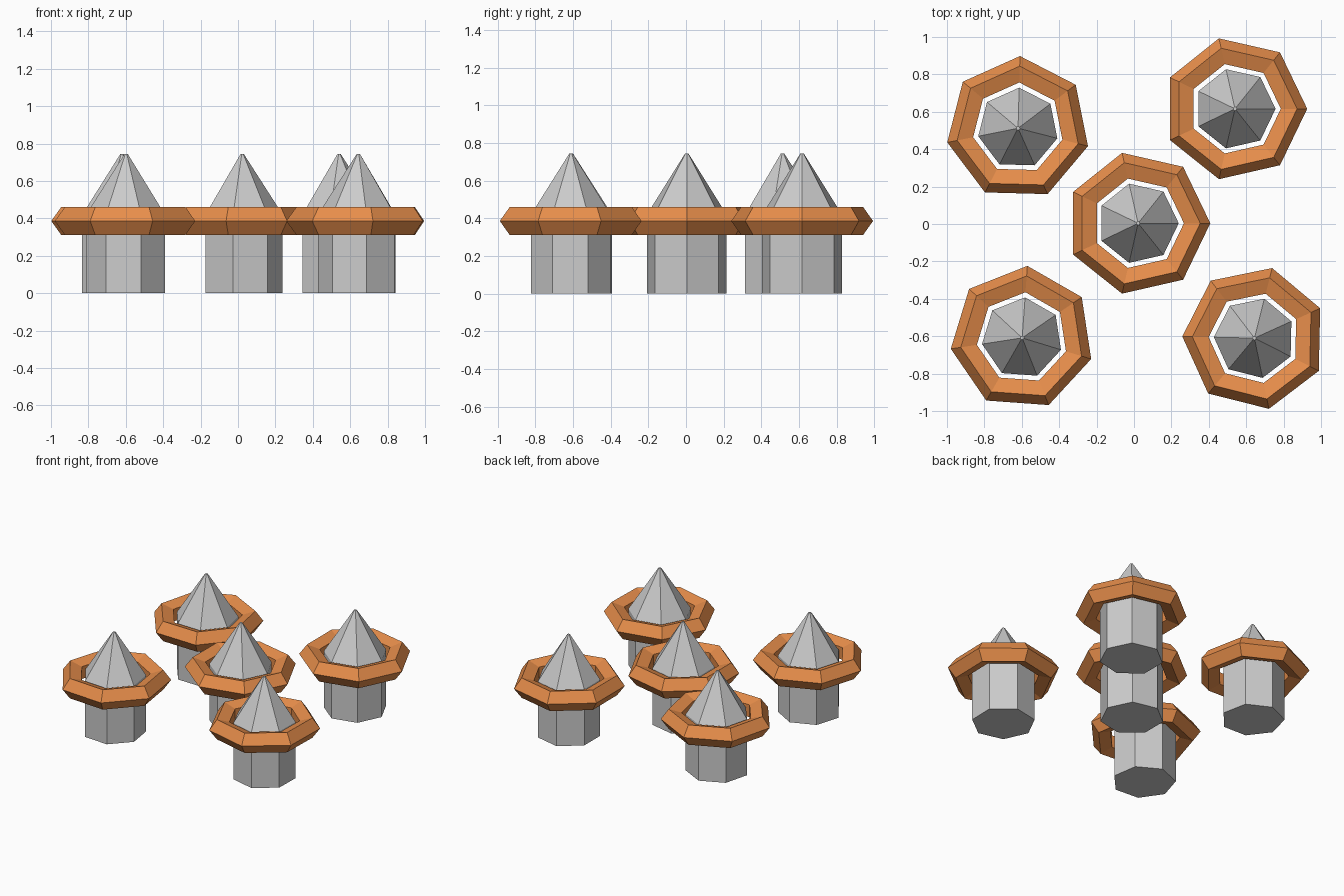
import bpy, bmesh
from math import sin, cos, radians, tau

if "Cube" in bpy.data.objects:
    bpy.data.objects.remove(bpy.data.objects["Cube"])

SIDES = 7

orange = bpy.data.materials.new("orange")
orange.diffuse_color = (0.8, 0.27, 0.07, 1)
orange.use_nodes = True
orange.node_tree.nodes["Principled BSDF"].inputs["Base Color"].default_value = orange.diffuse_color


def lathe(name, profile, loc, angle, closed=False, material=None):
    """Spin a (radius, z) profile into a flat-faced seven-sided part."""
    bm = bmesh.new()
    rows = [[bm.verts.new((r * cos(tau * i / SIDES), r * sin(tau * i / SIDES), z))
             for i in range(SIDES)] for r, z in profile]
    pairs = list(zip(rows, rows[1:]))
    if closed:
        pairs.append((rows[-1], rows[0]))
    else:
        bm.faces.new(rows[0])
        bm.faces.new(rows[-1])
    for a, b in pairs:
        for i in range(SIDES):
            j = (i + 1) % SIDES
            bm.faces.new((a[i], a[j], b[j], b[i]))
    bmesh.ops.recalc_face_normals(bm, faces=bm.faces)
    mesh = bpy.data.meshes.new(name)
    bm.to_mesh(mesh)
    bm.free()
    obj = bpy.data.objects.new(name, mesh)
    obj.location = (*loc, 0)
    obj.rotation_euler.z = radians(angle)
    if material:
        mesh.materials.append(material)
    bpy.context.collection.objects.link(obj)
    return obj


# Post with a pointed top
post = [(0.217, 0), (0.217, 0.42)]
tip = [(0.217, 0.42), (0.01, 0.743)]

# Ring with a five-sided section
MAJOR, MINOR, RING_Z = 0.308, 0.078, 0.386
ring = [(MAJOR + MINOR * cos(tau * k / 5), RING_Z + MINOR * sin(tau * k / 5))
        for k in range(5)]

# Five posts: x, y, turn in degrees
posts = [(-0.62, 0.512, -14.4), (0.54, 0.616, 0), (0.022, 0.004, 0),
         (-0.598, -0.609, -17), (0.644, -0.61, -27)]
for x, y, turn in posts:
    lathe("post", post + tip[1:], (x, y), turn)
    lathe("ring", ring, (x, y), turn, closed=True, material=orange)
